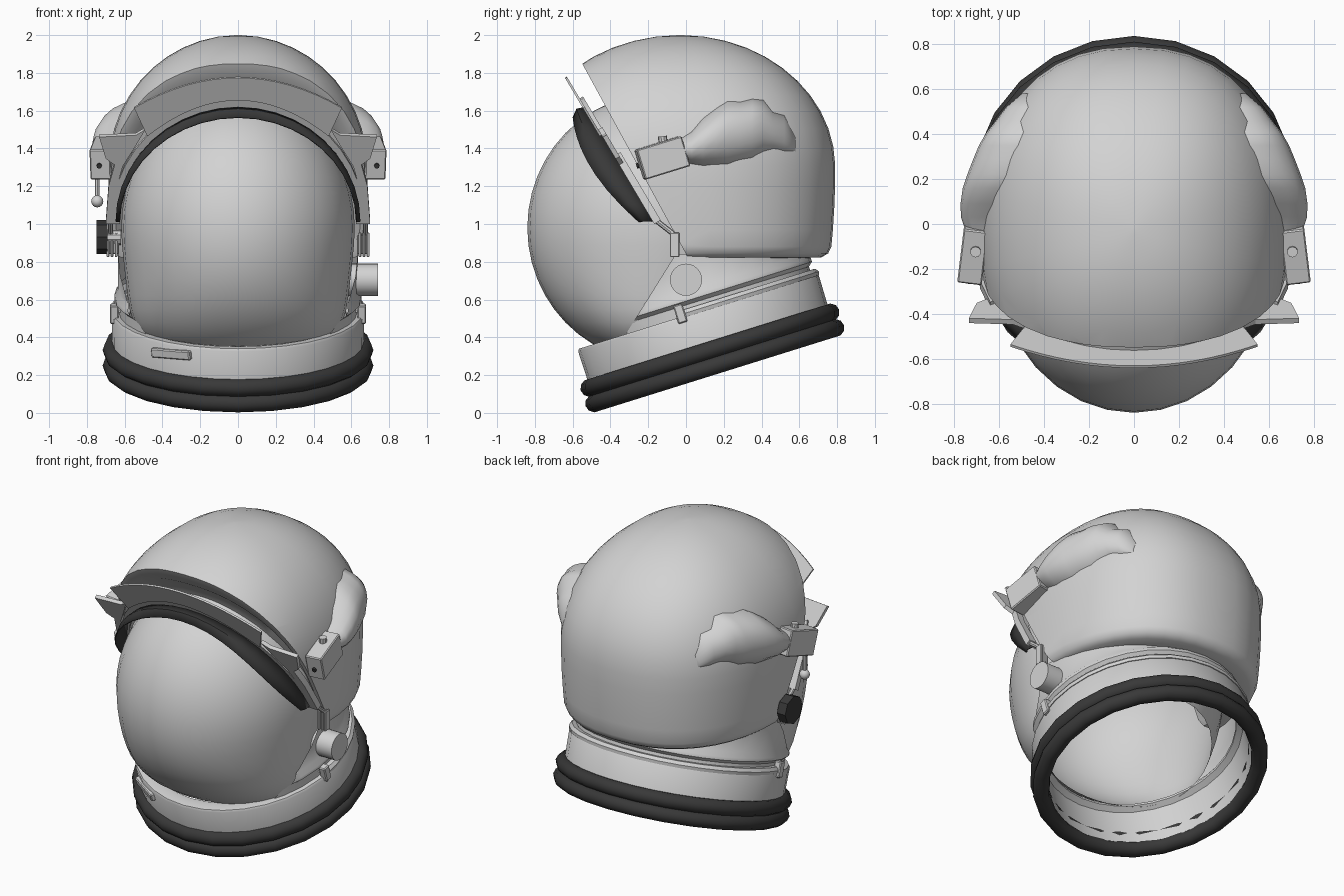
import bpy, bmesh, math
from mathutils import Vector, Matrix
from math import sin, cos, pi, radians

if "Cube" in bpy.data.objects:
    bpy.data.objects.remove(bpy.data.objects["Cube"])


def material(name, v):
    m = bpy.data.materials.new(name)
    m.diffuse_color = (v, v, v, 1)
    m.use_nodes = True
    m.node_tree.nodes["Principled BSDF"].inputs["Base Color"].default_value = m.diffuse_color
    return m


LIGHT = material("light grey", 0.65)
DARK = material("charcoal rubber", 0.04)


def finish(bm, name, mat=LIGHT, mirror=False, angle=35):
    bmesh.ops.recalc_face_normals(bm, faces=bm.faces)
    me = bpy.data.meshes.new(name)
    bm.to_mesh(me)
    bm.free()
    me.materials.append(mat)
    me.shade_smooth()
    me.set_sharp_from_angle(angle=radians(angle))
    ob = bpy.data.objects.new(name, me)
    bpy.context.collection.objects.link(ob)
    if mirror:
        ob.modifiers.new("Mirror", 'MIRROR').use_mirror_merge = False
    return ob


def loft(bm, rings, closed=True, caps=False):
    vs = [[bm.verts.new(p) for p in r] for r in rings]
    n = len(vs[0])
    for a, b in zip(vs, vs[1:]):
        for i in range(n if closed else n - 1):
            j = (i + 1) % n
            bm.faces.new((a[i], a[j], b[j], b[i]))
    if caps:
        bm.faces.new(vs[0][::-1])
        bm.faces.new(vs[-1])


def cut(bm, co, no):
    """Remove everything on the side the normal points to."""
    g = bm.verts[:] + bm.edges[:] + bm.faces[:]
    r = bmesh.ops.bisect_plane(bm, geom=g, plane_co=co, plane_no=no, clear_outer=True)
    return [e for e in r['geom_cut'] if isinstance(e, bmesh.types.BMEdge)]


def spow(v, p):
    return math.copysign(abs(v) ** p, v)


def box(name, center, size, rot=(0, 0, 0), mat=LIGHT, mirror=True, bevel=0.006):
    bm = bmesh.new()
    bmesh.ops.create_cube(bm, size=1, matrix=Matrix.Diagonal((*size, 1)))
    bmesh.ops.bevel(bm, geom=bm.edges[:], offset=bevel, segments=1, affect='EDGES')
    m = Matrix.Rotation(rot[2], 4, 'Z') @ Matrix.Rotation(rot[1], 4, 'Y') @ Matrix.Rotation(rot[0], 4, 'X')
    bmesh.ops.transform(bm, matrix=Matrix.Translation(center) @ m, verts=bm.verts)
    return finish(bm, name, mat, mirror)


def rod(name, a, b, r, mat=LIGHT, mirror=False, n=16):
    a, b = Vector(a), Vector(b)
    bm = bmesh.new()
    q = (b - a).to_track_quat('Z', 'Y').to_matrix().to_4x4()
    bmesh.ops.create_cone(bm, cap_ends=True, segments=n, radius1=r, radius2=r, depth=(b - a).length,
                          matrix=Matrix.Translation((a + b) / 2) @ q)
    return finish(bm, name, mat, mirror)


# Tilted frame of the neck ring
TILT = radians(17.35)
NECK = Matrix.Translation((0, 0.14, 0.29)) @ Matrix.Rotation(TILT, 4, 'X')
UP = Vector((0, -sin(TILT), cos(TILT)))


def neck_point(r, h, t):
    return NECK @ Vector((r * cos(t), r * sin(t), h))


def revolve(bm, profile, n=32, closed_profile=True):
    p = profile + profile[:1] if closed_profile else profile
    loft(bm, [[neck_point(r, h, 2 * pi * i / n) for i in range(n)] for r, h in p])
    bmesh.ops.remove_doubles(bm, verts=bm.verts, dist=1e-5)


# Rubber neck rings
for k, h in (("lower", -0.042), ("upper", 0.044)):
    bm = bmesh.new()
    revolve(bm, [(0.667 + 0.05 * cos(a * pi / 5), h + 0.048 * sin(a * pi / 5)) for a in range(10)], 24)
    finish(bm, k + "_rubber_ring", DARK, angle=50)

# Collar above the rings, with an inner flange meeting the bubble
bm = bmesh.new()
revolve(bm, [(0.62, -0.03), (0.665, 0.0), (0.668, 0.245), (0.66, 0.258), (0.62, 0.258), (0.575, 0.245),
             (0.575, 0.23), (0.61, 0.21)])
finish(bm, "collar")

# Rear lip of the collar
bm = bmesh.new()
revolve(bm, [(0.62, 0.25), (0.67, 0.25), (0.675, 0.27), (0.66, 0.29), (0.62, 0.29)])
cut(bm, (0, -0.05, 0.5), (0, -1, -0.2))
finish(bm, "collar_lip")

# Neck wall between collar and shell, open toward the face
bm = bmesh.new()
revolve(bm, [(0.632, 0.24), (0.632, 0.31), (0.655, 0.33), (0.655, 0.35), (0.635, 0.38), (0.635, 0.8)], 32, False)
cut(bm, (0, 0, 0.84), (0, 0, 1))
cut(bm, (0, -0.08, 0.8), (0, -0.85, 0.53))
finish(bm, "neck_wall")

# Bubble, fuller at the bottom, open at the neck
bm = bmesh.new()
bmesh.ops.create_uvsphere(bm, u_segments=32, v_segments=24, radius=1)
for v in bm.verts:
    low = max(0, -v.co.z)
    v.co = (v.co.x * 0.618 * (1 + 0.75 * low ** 3), -0.15 + v.co.y * 0.69, 0.98 + v.co.z * 0.71)
cut(bm, neck_point(0, 0.22, 0), -UP)
finish(bm, "bubble")

# Outer shell: dome over a near-vertical skirt, cut by the face plane
levels = [(1.3 + 0.7 * sin(a), cos(a)) for a in [radians(d) for d in range(89, 0, -8)]]
levels += [(1.21, 0.999), (1.1, 0.995), (0.97, 0.985), (0.88, 0.975), (0.845, 0.955), (0.823, 0.91), (0.82, 0.78)]
bm = bmesh.new()
rings = []
for z, s in levels:
    ring = []
    for i in range(40):
        t = 2 * pi * i / 40
        e = 2 / 2.3
        ring.append((0.685 * s * spow(cos(t), e), -0.03 + (0.82 if sin(t) > 0 else 0.84) * s * spow(sin(t), e), z))
    rings.append(ring)
loft(bm, rings)
bmesh.ops.contextual_create(bm, geom=[e for e in bm.edges if e.is_boundary and e.verts[0].co.z > 1.9])
rim = cut(bm, (0, -0.07, 0.97), (0, -0.88, -0.48))
# Rim face, then a wall running in to the bubble
for kx, kz, back in ((0.96, 0.88, 0), (0.9, 0.83, 0.05), (0.88, 0.86, 0)):
    c = Vector((0, -0.195, 1.2))
    g = bmesh.ops.extrude_edge_only(bm, edges=rim)['geom']
    for v in [v for v in g if isinstance(v, bmesh.types.BMVert)]:
        d = v.co - c
        v.co = c + Vector((d.x * kx, d.y * kz, d.z * kz)) + Vector((0, 0.88, 0.48)) * back
    rim = [e for e in g if isinstance(e, bmesh.types.BMEdge)]
finish(bm, "outer_shell")


# Visor parts lie on a plane leaning back from the brow
def lean(x, z, off=0):
    return Vector((x, -0.18 - (z - 1.02) * 0.593 - 0.86 * off, z - 0.51 * off))


def slab(name, outer, inner, thick, mirror=False):
    """Flat band on the visor plane between two x-z curves."""
    bm = bmesh.new()
    loft(bm, [[lean(*o, 0), lean(*i, 0), lean(*i, thick), lean(*o, thick)] for o, i in zip(outer, inner)], caps=True)
    return finish(bm, name, LIGHT, mirror, 30)


# Brow brim
xs = [i / 8 for i in range(-8, 9)]
slab("brow_brim", [(0.55 * x, 1.78 - 0.16 * x * x) for x in xs],
     [(0.48 * x, 1.66 - 0.19 * x * x) for x in xs], 0.012)

# Visor frame arch
th = [radians(a) for a in range(-90, 91, 9)]
slab("visor_frame", [(0.675 * sin(t), 1.0 + 0.665 * cos(t)) for t in th],
     [(0.625 * sin(t), 1.0 + 0.61 * cos(t)) for t in th], -0.02)

# Side ears and visor arms
slab("visor_ear", [(0.49, 1.50), (0.54, 1.47), (0.735, 1.46)],
     [(0.55, 1.40), (0.62, 1.29), (0.70, 1.345)], -0.025, True)
slab("visor_arm", [(0.64, 1.36), (0.685, 1.2), (0.70, 1.0)],
     [(0.60, 1.34), (0.64, 1.2), (0.645, 1.0)], -0.04, True)

# Dark raised visor hugging the bubble
bm = bmesh.new()
back, front = [], []
for t in th:
    c = max(cos(t), 0)
    back.append(lean(0.645 * sin(t), 1.015 + 0.605 * cos(t)))
    front.append(Vector((0.632 * sin(t), -0.25 - 0.64 * c + 0.29 * c * c, 1.01 + 0.555 * cos(t))))
mid = [(a + b) / 2 + Vector((0.01 * sin(t), -0.012, 0.018 * cos(t))) for a, b, t in zip(back, front, th)]
loft(bm, [back, mid, front], closed=False)
ob = finish(bm, "dark_visor", DARK)
ob.modifiers.new("Solidify", 'SOLIDIFY').thickness = 0.008

# Lumpy side fairings: y, centre z, half height, outer x
stations = [(-0.03, 1.39, 0.08, 0.75), (0.03, 1.40, 0.11, 0.77), (0.09, 1.425, 0.155, 0.772), (0.16, 1.45, 0.18, 0.762),
            (0.22, 1.465, 0.2, 0.742), (0.29, 1.475, 0.185, 0.715), (0.35, 1.485, 0.185, 0.69), (0.41, 1.5, 0.16, 0.655),
            (0.46, 1.48, 0.12, 0.615), (0.52, 1.465, 0.115, 0.57), (0.58, 1.41, 0.06, 0.50)]
bm = bmesh.new()
loft(bm, [[(0.4 + (x - 0.4) * spow(cos(a), 0.75), y, z + h * spow(sin(a), 0.9))
           for a in [radians(d) for d in range(-90, 91, 15)]] for y, z, h, x in stations], caps=True)
finish(bm, "side_fairing", LIGHT, True, 50)

# Hinge housings with a pin and screw
box("hinge_housing", (0.715, -0.125, 1.35), (0.11, 0.25, 0.165), (radians(17), 0, radians(7)))
rod("hinge_pin", (0.705, -0.12, 1.42), (0.705, -0.125, 1.465), 0.024, mirror=True, n=10)
rod("housing_screw", (0.735, -0.25, 1.31), (0.735, -0.262, 1.306), 0.014, DARK, True, 8)

# Ribbed pivots below the visor arms
for i in range(3):
    box("pivot_rib", (0.645 + i * 0.022, -0.06, 0.89), (0.015, 0.05, 0.13), bevel=0.004)
box("pivot_core", (0.66, -0.055, 0.89), (0.06, 0.03, 0.1))
rod("pivot_link", (0.675, -0.16, 1.02), (0.675, -0.07, 0.95), 0.014, mirror=True, n=8)

# Round port on one side, dark knob and ball lever on the other
rod("side_port", (0.58, 0, 0.705), (0.74, 0, 0.705), 0.085, n=24)
rod("dark_knob", (-0.69, -0.05, 0.93), (-0.75, -0.05, 0.93), 0.09, DARK, n=8)
rod("knob_stem", (-0.62, -0.05, 0.93), (-0.70, -0.05, 0.93), 0.04, n=10)
rod("lever_stem", (-0.745, -0.17, 1.28), (-0.745, -0.17, 1.13), 0.012, n=8)
bm = bmesh.new()
bmesh.ops.create_uvsphere(bm, u_segments=12, v_segments=8, radius=0.032, matrix=Matrix.Translation((-0.745, -0.17, 1.12)))
finish(bm, "lever_ball")

# Collar tabs and front latch
box("collar_tab", (0.655, -0.03, 0.525), (0.045, 0.05, 0.1), (TILT, 0, 0))
a = radians(-122)
box("front_latch", neck_point(0.665, 0.2, a), (0.24, 0.03, 0.05), (TILT, radians(4), a + pi / 2), mirror=False)
